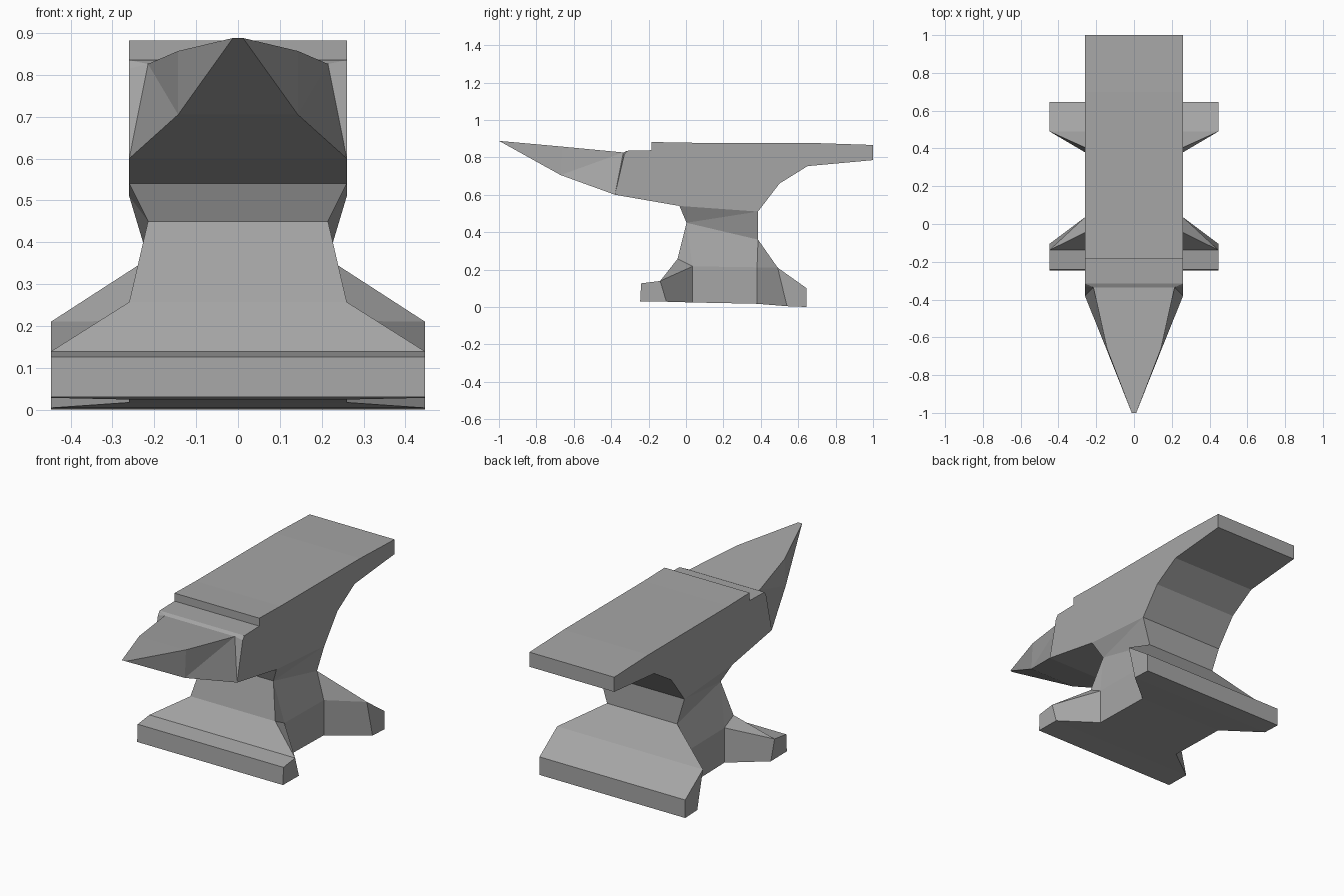
import bpy
import bmesh

if "Cube" in bpy.data.objects:
    bpy.data.objects.remove(bpy.data.objects["Cube"])

# Dark iron colour
iron = bpy.data.materials.new("dark_iron")
iron.diffuse_color = (0.38, 0.38, 0.38, 1.0)
iron.use_nodes = True
iron.node_tree.nodes["Principled BSDF"].inputs["Base Color"].default_value = iron.diffuse_color


def mirrored_shell(name, points, faces, open_joins):
    """Build the right-hand skin, mirror it in x and bridge its outline across.
    Outline edges listed in open_joins are left open where two parts meet."""
    bm = bmesh.new()
    right = {k: bm.verts.new(p) for k, p in points.items()}
    left = {k: bm.verts.new((-p[0], p[1], p[2])) for k, p in points.items()}
    count = {}
    for f in faces:
        keys = f.split()
        bm.faces.new([right[k] for k in keys])
        bm.faces.new([left[k] for k in reversed(keys)])
        for a, b in zip(keys, keys[1:] + keys[:1]):
            count.setdefault(frozenset((a, b)), []).append((a, b))
    skip = [frozenset(j.split()) for j in open_joins]
    for edge, uses in count.items():
        if len(uses) == 1 and edge not in skip:
            a, b = uses[0]
            bm.faces.new((right[b], right[a], left[a], left[b]))
    bmesh.ops.recalc_face_normals(bm, faces=bm.faces[:])
    mesh = bpy.data.meshes.new(name)
    bm.to_mesh(mesh)
    bm.free()
    mesh.materials.append(iron)
    obj = bpy.data.objects.new(name, mesh)
    bpy.context.collection.objects.link(obj)
    return obj


W = 0.26    # half width of the body
N = 0.215   # half width of the narrow neck
F = 0.447   # half width of the feet

# Points shared between parts
throat = (W, -0.38, 0.60)
cheek = (W, -0.33, 0.815)
shelf = (W, -0.315, 0.835)
neck_front = (W, -0.035, 0.54)
neck_back = (W, 0.385, 0.51)

# Horn
mirrored_shell("horn", {
    "throat": throat, "cheek": cheek, "shelf": shelf,
    "root": (N, -0.335, 0.826),
    "top": (0.143, -0.66, 0.857), "under": (0.143, -0.67, 0.705),
    "tip": (0.012, -1.0, 0.888),
}, [
    "throat cheek root", "cheek shelf root",
    "throat root under", "under root top", "under top tip",
], ["throat cheek", "cheek shelf"])

# Body with step, face and heel
mirrored_shell("body", {
    "throat": throat, "cheek": cheek, "shelf": shelf,
    "step_low": (W, -0.185, 0.838), "step_high": (W, -0.185, 0.882),
    "face": (W, 0.0, 0.878), "face_end": (W, 0.7, 0.876),
    "heel_top": (W, 1.0, 0.866), "heel_bottom": (W, 1.0, 0.785),
    "heel_under": (W, 0.65, 0.753), "heel_curve": (W, 0.5, 0.66),
    "neck_back": neck_back, "neck_front": neck_front,
}, [
    "throat neck_front neck_back heel_curve heel_under heel_bottom heel_top "
    "face_end face step_high step_low shelf cheek",
], ["throat cheek", "cheek shelf", "neck_back neck_front"])

# Neck and splayed feet
mirrored_shell("stand", {
    "nf": neck_front, "nb": neck_back,
    "wf": (N, 0.003, 0.45), "wb": (N, 0.385, 0.36),
    # waist side panel
    "hf": (W, -0.045, 0.257), "mf": (W, 0.035, 0.217),
    "mb": (W, 0.38, 0.212), "bf": (W, 0.035, 0.024), "bb": (W, 0.38, 0.017),
    # front foot
    "f1": (F, -0.138, 0.139), "f2": (F, -0.24, 0.126),
    "f3": (F, -0.245, 0.03), "f4": (F, -0.105, 0.028),
    # back foot
    "b1": (F, 0.49, 0.21), "b2": (F, 0.645, 0.10),
    "b3": (F, 0.645, 0.0), "b4": (F, 0.54, 0.004),
}, [
    "nf wf nb", "wf wb nb",
    "wf hf mf", "wf mf mb wb", "mf bf bb mb",
    "hf f1 mf", "f1 f4 bf mf", "f1 f2 f3 f4",
    "wb mb b1", "mb bb b4 b1", "b1 b4 b3 b2",
], ["nf nb"])
